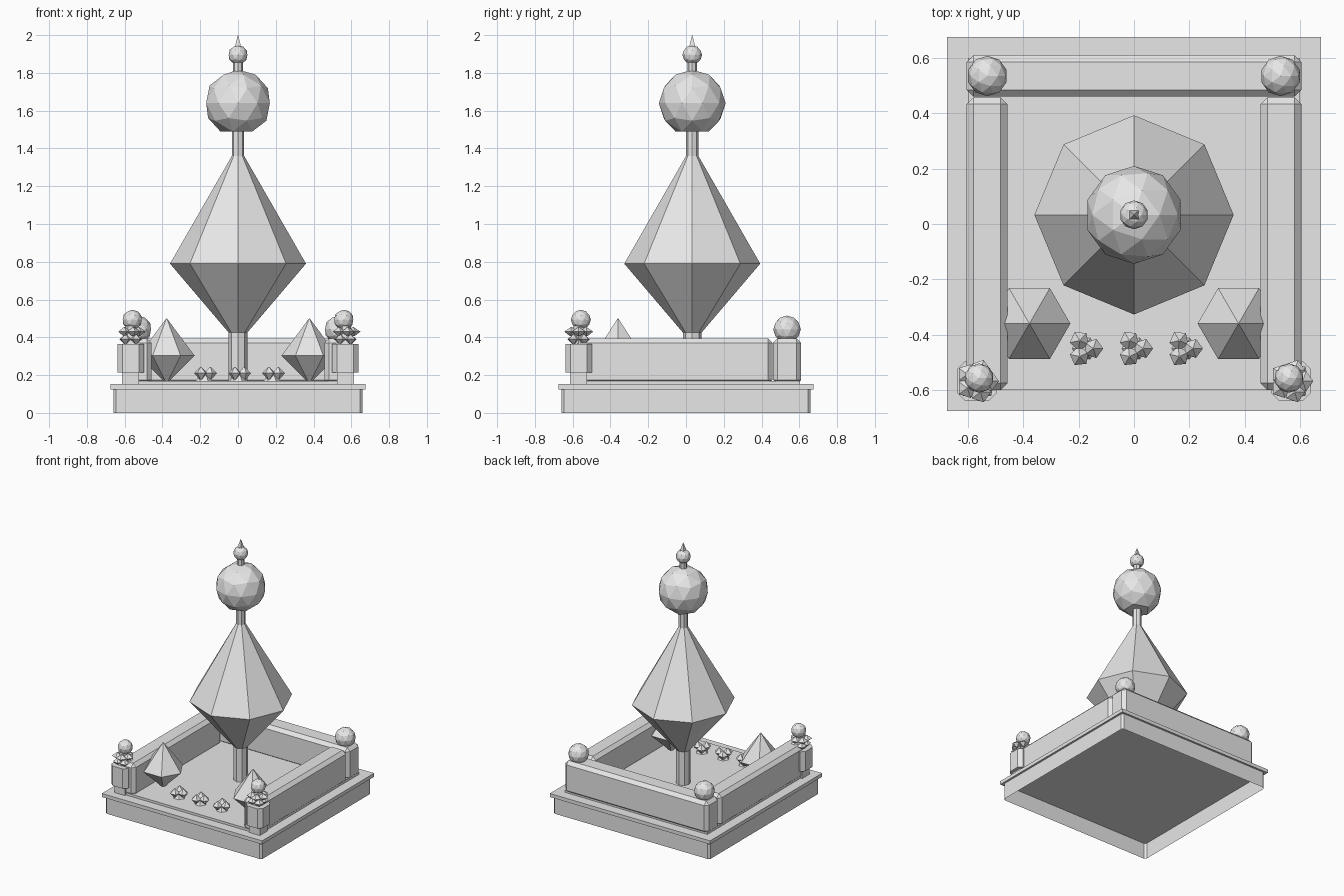
import bpy, bmesh
from math import cos, sin, pi, radians
from mathutils import Vector, Matrix

if "Cube" in bpy.data.objects:
    bpy.data.objects.remove(bpy.data.objects["Cube"])

stone = bpy.data.materials.new("light_grey")
stone.use_nodes = True
stone.diffuse_color = (0.8, 0.8, 0.8, 1)
stone.node_tree.nodes["Principled BSDF"].inputs["Base Color"].default_value = (0.8, 0.8, 0.8, 1)


def finish(name, bm):
    bmesh.ops.recalc_face_normals(bm, faces=bm.faces)
    mesh = bpy.data.meshes.new(name)
    bm.to_mesh(mesh)
    bm.free()
    mesh.materials.append(stone)
    obj = bpy.data.objects.new(name, mesh)
    bpy.context.collection.objects.link(obj)
    return obj


def add_lathe(bm, profile, centre=(0, 0, 0), sides=8, turn=0):
    """Stack faceted rings of (radius, z) around a vertical axis."""
    c = Vector(centre)
    rings = []
    for r, z in profile:
        rings.append([bm.verts.new(c + Vector((r * cos(turn + 2 * pi * i / sides),
                                               r * sin(turn + 2 * pi * i / sides), z)))
                      for i in range(sides)])
    for low, high in zip(rings, rings[1:]):
        for i in range(sides):
            j = (i + 1) % sides
            bm.faces.new((low[i], low[j], high[j], high[i]))
    bm.faces.new(rings[0][::-1])
    bm.faces.new(rings[-1])


def lathe(name, profile, centre=(0, 0, 0), sides=8, turn=0):
    bm = bmesh.new()
    add_lathe(bm, profile, centre, sides, turn)
    return finish(name, bm)


def box(name, low, high, bevel=0, upright_only=False, open_ends=False):
    low, high = Vector(low), Vector(high)
    bm = bmesh.new()
    bmesh.ops.create_cube(bm, size=1)
    for v in bm.verts:
        v.co = Vector([(low[k] + high[k]) / 2 + v.co[k] * (high[k] - low[k]) for k in range(3)])
    if bevel:
        edges = [e for e in bm.edges if not upright_only
                 or abs(e.verts[0].co.z - e.verts[1].co.z) > 0.01]
        bmesh.ops.bevel(bm, geom=edges, offset=bevel, segments=1, affect='EDGES')
    if open_ends:
        ends = [f for f in bm.faces if abs(f.normal.z) > 0.9]
        bmesh.ops.delete(bm, geom=ends, context='FACES')
    return finish(name, bm)


def ball(name, centre, radius, cut):
    """Faceted ball with a flat underside at the given depth below its centre."""
    bm = bmesh.new()
    bmesh.ops.create_icosphere(bm, subdivisions=2, radius=radius)
    geom = bm.verts[:] + bm.edges[:] + bm.faces[:]
    res = bmesh.ops.bisect_plane(bm, geom=geom, plane_co=(0, 0, -cut),
                                 plane_no=(0, 0, -1), clear_outer=True)
    rim = [g for g in res["geom_cut"] if isinstance(g, bmesh.types.BMEdge)]
    bmesh.ops.holes_fill(bm, edges=rim, sides=0)
    bmesh.ops.translate(bm, verts=bm.verts, vec=Vector(centre))
    return finish(name, bm)


def sprig(bm, x, y, z, offset, radius, half, count, turn=0):
    """Ring of small flat double-pointed leaves."""
    for i in range(count):
        a = turn + 2 * pi * i / count
        add_lathe(bm, [(0.006, -half), (radius, 0), (0.003, half)],
                  (x + offset * cos(a), y + offset * sin(a), z), 5, a)


# Hollow plinth, overhanging slab and lawn
box("plinth", (-0.66, -0.66, 0), (0.66, 0.66, 0.127), 0.015, True, True)
box("plinth_slab", (-0.675, -0.675, 0.125), (0.675, 0.675, 0.152))
box("lawn", (-0.6, -0.6, 0.15), (0.6, 0.6, 0.17))

# Chamfered garden walls
box("back_wall", (-0.605, 0.46, 0.15), (0.605, 0.61, 0.395), 0.025)

# Central tree, globe and finial
Y = 0.033
lathe("trunk", [(0.05, 0.165), (0.05, 0.44)], (0, Y, 0))
lathe("tree_crown", [(0.045, 0.42), (0.36, 0.79), (0.03, 1.365)], (0, Y, 0))
lathe("upper_pole", [(0.033, 1.35), (0.033, 1.5)], (0, Y, 0))
ball("globe", (0, Y, 1.64), 0.177, 0.15)
lathe("finial_stem", [(0.026, 1.79), (0.026, 1.87)], (0, Y, 0), 8)
ball("finial_ball", (0, Y, 1.895), 0.052, 0.04)
lathe("finial_spike", [(0.026, 1.93), (0.001, 2.0)], (0, Y, 0), 4, pi / 4)

# Paired parts on both sides
for side, s in (("left", 1), ("right", -1)):
    xs = sorted((s * 0.457, s * 0.605))
    box(side + "_wall", (xs[0], -0.6, 0.15), (xs[1], 0.458, 0.395), 0.025)
    ball(side + "_back_ball", (s * 0.53, 0.535, 0.442), 0.073, 0.06)
    lathe(side + "_bush", [(0.015, 0.17), (0.148, 0.303), (0.002, 0.5)],
          (s * 0.378, -0.36, 0), 6)

    # Front planter with foliage and a ball
    px, py = s * 0.568, -0.568
    box(side + "_planter_foot", (px - 0.045, py - 0.045, 0.15), (px + 0.045, py + 0.045, 0.22))
    box(side + "_planter", (px - 0.071, py - 0.071, 0.215), (px + 0.071, py + 0.071, 0.365),
        0.028, True)
    bm = bmesh.new()
    add_lathe(bm, [(0.04, 0.36), (0.03, 0.46)], (px, py, 0), 6)
    sprig(bm, px, py, 0.39, 0.038, 0.036, 0.026, 4, pi / 4)
    sprig(bm, px, py, 0.43, 0.042, 0.038, 0.024, 5)
    finish(side + "_planter_leaves", bm)
    ball(side + "_planter_ball", (s * 0.56, -0.557, 0.493), 0.053, 0.045)

# Row of flower clumps along the front
for name, x in (("right", -0.18), ("middle", 0), ("left", 0.18)):
    bm = bmesh.new()
    add_lathe(bm, [(0.045, 0.168), (0.015, 0.21)], (x, -0.45, 0), 6)
    sprig(bm, x, -0.45, 0.21, 0.033, 0.036, 0.034, 3)
    finish(name + "_flower_clump", bm)
